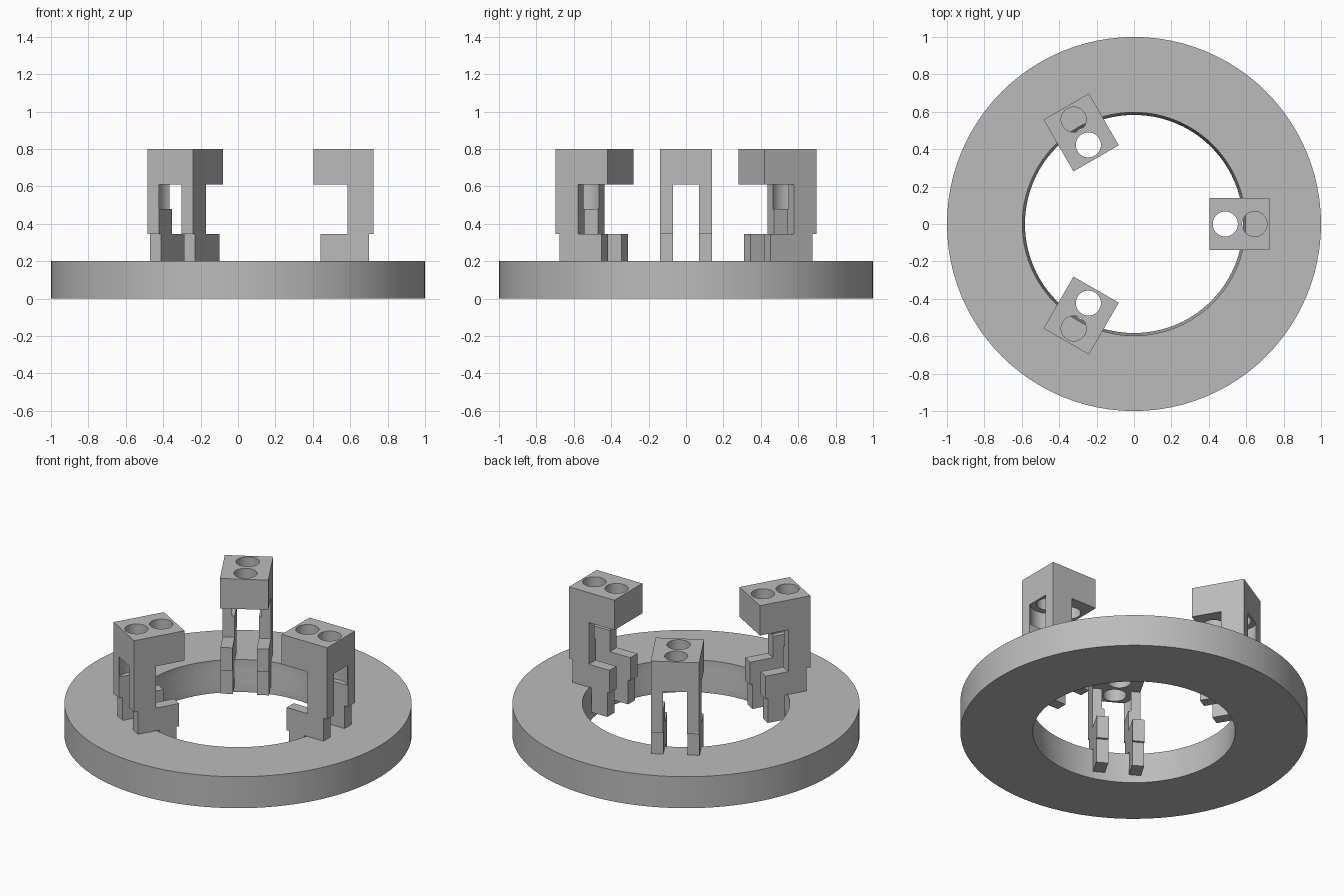
import bpy, bmesh, math

if "Cube" in bpy.data.objects:
    bpy.data.objects.remove(bpy.data.objects["Cube"], do_unlink=True)

# Single matte grey
grey = bpy.data.materials.new("plain_grey")
grey.use_nodes = True
colour = (0.5, 0.5, 0.5, 1)
grey.diffuse_color = colour
grey.node_tree.nodes["Principled BSDF"].inputs["Base Color"].default_value = colour


def make_object(name, bm):
    bmesh.ops.recalc_face_normals(bm, faces=bm.faces)
    mesh = bpy.data.meshes.new(name)
    bm.to_mesh(mesh)
    bm.free()
    mesh.materials.append(grey)
    obj = bpy.data.objects.new(name, mesh)
    bpy.context.collection.objects.link(obj)
    return obj


def prism(name, profile, half_width):
    """Extrude an x-z outline symmetrically along y."""
    bm = bmesh.new()
    face = bm.faces.new([bm.verts.new((x, -half_width, z)) for x, z in profile])
    ext = bmesh.ops.extrude_face_region(bm, geom=[face])["geom"]
    verts = [v for v in ext if isinstance(v, bmesh.types.BMVert)]
    bmesh.ops.translate(bm, verts=verts, vec=(0, 2 * half_width, 0))
    return make_object(name, bm)


def cylinder(name, x, radius, bottom, top, sides=48):
    """Upright cylinder centred on the x axis line."""
    bm = bmesh.new()
    ring = [(x + radius * math.cos(math.tau * i / sides),
             radius * math.sin(math.tau * i / sides)) for i in range(sides)]
    face = bm.faces.new([bm.verts.new((px, py, bottom)) for px, py in ring])
    ext = bmesh.ops.extrude_face_region(bm, geom=[face])["geom"]
    for v in ext:
        if isinstance(v, bmesh.types.BMVert):
            v.co.z = top
    return make_object(name, bm)


def activate(obj):
    bpy.ops.object.select_all(action="DESELECT")
    obj.select_set(True)
    bpy.context.view_layer.objects.active = obj


def cut(target, cutter):
    cutter.hide_render = True
    mod = target.modifiers.new("cut", "BOOLEAN")
    mod.operation = "DIFFERENCE"
    mod.solver = "EXACT"
    mod.object = cutter
    activate(target)
    bpy.ops.object.modifier_apply(modifier=mod.name)
    bpy.data.objects.remove(cutter, do_unlink=True)


def smooth(obj):
    activate(obj)
    bpy.ops.object.shade_smooth_by_angle(angle=math.radians(30))


# Base ring: lathed section with a slightly tapered bore
section = [(1, 0), (1, 0.2), (0.597, 0.2), (0.597, 0.15), (0.583, 0.05), (0.583, 0)]
segments = 96
bm = bmesh.new()
loops = []
for i in range(segments):
    a = math.tau * i / segments
    loops.append([bm.verts.new((r * math.cos(a), r * math.sin(a), z)) for r, z in section])
for i in range(segments):
    here, there = loops[i], loops[(i + 1) % segments]
    for j in range(len(section)):
        k = (j + 1) % len(section)
        bm.faces.new((here[j], there[j], there[k], here[k]))
smooth(make_object("base_ring", bm))

# Clamp: C-shaped side outline with a stepped foot hanging into the bore
outline = [(0.405, 0.8), (0.725, 0.8), (0.725, 0.345), (0.70, 0.345), (0.70, 0.2),
           (0.565, 0.2), (0.565, 0.045), (0.455, 0.045), (0.455, 0.2), (0.44, 0.2),
           (0.44, 0.345), (0.585, 0.345), (0.585, 0.61), (0.405, 0.61)]
clamp = prism("clamp_1", outline, 0.14)

# Counterbore under the head, slot between the legs, two holes through the head
cut(clamp, cylinder("counterbore_cutter", 0.645, 0.104, 0.48, 0.61))
cut(clamp, prism("slot_cutter", [(0.3, 0), (0.9, 0), (0.9, 0.61), (0.3, 0.61)], 0.07))
for x in (0.488, 0.645):
    cut(clamp, cylinder("hole_cutter", x, 0.067, 0.55, 0.9))
smooth(clamp)

# Repeat the clamp around the ring
for i in (1, 2):
    copy = clamp.copy()
    copy.data = clamp.data.copy()
    copy.name = f"clamp_{i + 1}"
    copy.rotation_euler.z = math.tau * i / 3
    bpy.context.collection.objects.link(copy)
